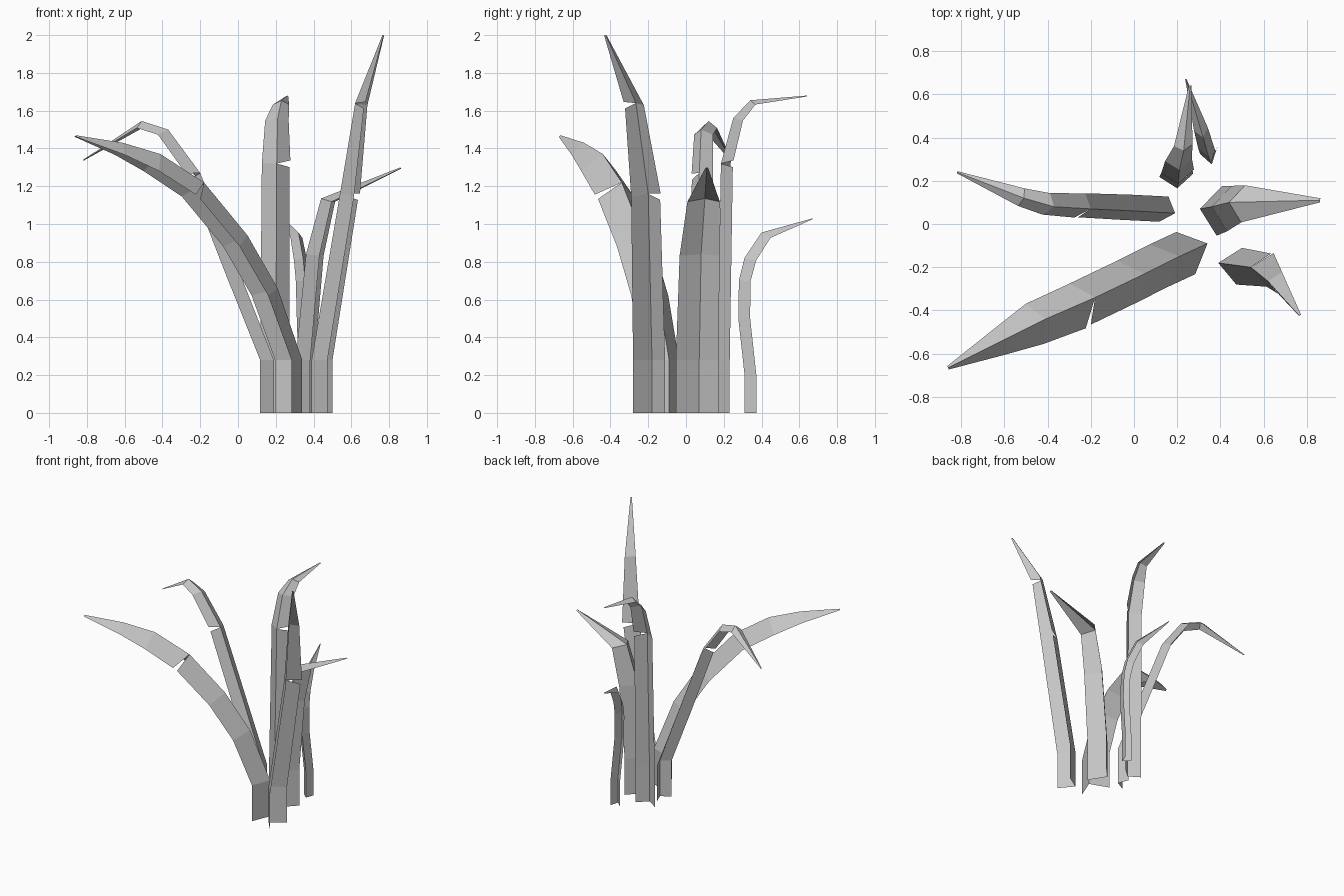
import bpy
import bmesh
import math
from mathutils import Vector

cube = bpy.data.objects.get("Cube")
if cube:
    bpy.data.objects.remove(cube, do_unlink=True)

# One plain grey for the whole plant
grey = bpy.data.materials.new("leaf grey")
grey.use_nodes = True
grey.diffuse_color = (0.56, 0.56, 0.56, 1)
grey.node_tree.nodes["Principled BSDF"].inputs["Base Color"].default_value = grey.diffuse_color

LEFT, RIGHT = 1, -1
TIP_SCALE = 0.08
GAP = 0.018


def blade(name, heading, half_width, depth, ridge, notches=()):
    """Folded leaf: a ridge line of (x, y, z, scale) with a flap on each side.

    heading is the way the open side of the fold faces, in degrees.
    notches lists (station, side) pairs where a flap is torn in to the ridge.
    """
    angle = math.radians(heading)
    side = Vector((-math.sin(angle), math.cos(angle), 0))
    points = [Vector(station[:3]) for station in ridge]
    scales = [station[3] if len(station) > 3 else TIP_SCALE for station in ridge]

    bm = bmesh.new()
    spine = [bm.verts.new(p) for p in points]
    for flap in (LEFT, RIGHT):
        lower, upper = [], []
        for i, (point, scale) in enumerate(zip(points, scales)):
            # The section is square to the stretch that leads up to it
            tangent = (point - points[i - 1]).normalized() if i else Vector((0, 0, 1))
            outward = side.cross(tangent).normalized()
            edge = point + scale * (flap * half_width * side + depth * outward)
            if (i, flap) in notches:
                lower.append(bm.verts.new(edge - GAP * tangent))
                upper.append(bm.verts.new(edge + GAP * tangent + 0.05 * (edge - point)))
            else:
                vert = bm.verts.new(edge)
                lower.append(vert)
                upper.append(vert)
        for i in range(len(points) - 1):
            quad = [upper[i], spine[i], spine[i + 1], lower[i + 1]]
            bm.faces.new(quad if flap == LEFT else quad[::-1])

    mesh = bpy.data.meshes.new(name)
    bm.to_mesh(mesh)
    bm.free()
    mesh.materials.append(grey)
    obj = bpy.data.objects.new(name, mesh)
    bpy.context.collection.objects.link(obj)
    return obj


# Broad leaf arching to the front and right
blade("broad_arching_leaf", 204, 0.107, 0.11, [
    (0.34, -0.09, 0, 1),
    (0.34, -0.09, 0.28, 1),
    (0.21, -0.15, 0.66, 1),
    (0.05, -0.23, 0.94, 1),
    (-0.18, -0.34, 1.22, 1),
    (-0.41, -0.44, 1.37, 0.95),
    (-0.61, -0.54, 1.43, 0.6),
    (-0.86, -0.665, 1.47)],
    notches=[(4, LEFT)])

# Slim leaf on the right with a drooping tip
blade("drooping_leaf", 160, 0.062, 0.055, [
    (0.19, 0.05, 0, 1),
    (0.19, 0.05, 0.28, 1),
    (0.01, 0.06, 0.74, 1),
    (-0.2, 0.07, 1.27, 0.95),
    (-0.37, 0.08, 1.5, 0.85),
    (-0.51, 0.12, 1.545, 0.7),
    (-0.82, 0.24, 1.34)],
    notches=[(3, LEFT)])

# Upright leaf whose top bends to the back
blade("back_hooked_leaf", 95, 0.078, 0.06, [
    (0.2, 0.165, 0, 1),
    (0.2, 0.165, 0.28, 1),
    (0.205, 0.185, 1.32, 0.95),
    (0.21, 0.25, 1.56, 0.8),
    (0.23, 0.34, 1.655, 0.55),
    (0.26, 0.64, 1.68)],
    notches=[(2, RIGHT)])

# Short leaf at the back
blade("short_back_leaf", 105, 0.036, 0.055, [
    (0.37, 0.31, 0, 1),
    (0.37, 0.31, 0.2, 1),
    (0.36, 0.277, 0.5, 1),
    (0.355, 0.28, 0.7, 1),
    (0.345, 0.31, 0.82, 1),
    (0.32, 0.4, 0.955, 0.9),
    (0.24, 0.67, 1.03)])

# Wide leaf whose tip points to the left
blade("wide_left_leaf", -6, 0.115, 0.09, [
    (0.305, 0.07, 0, 1),
    (0.305, 0.07, 0.28, 1),
    (0.36, 0.08, 0.84, 0.92),
    (0.44, 0.1, 1.135, 0.75),
    (0.86, 0.11, 1.3)])

# Tallest leaf, leaning left with a tip curling to the front
blade("tall_front_leaf", -9, 0.086, 0.098, [
    (0.39, -0.18, 0, 1),
    (0.39, -0.18, 0.28, 1),
    (0.54, -0.2, 1.16, 0.9),
    (0.62, -0.265, 1.64, 0.6),
    (0.765, -0.425, 2)],
    notches=[(2, LEFT), (3, RIGHT)])
